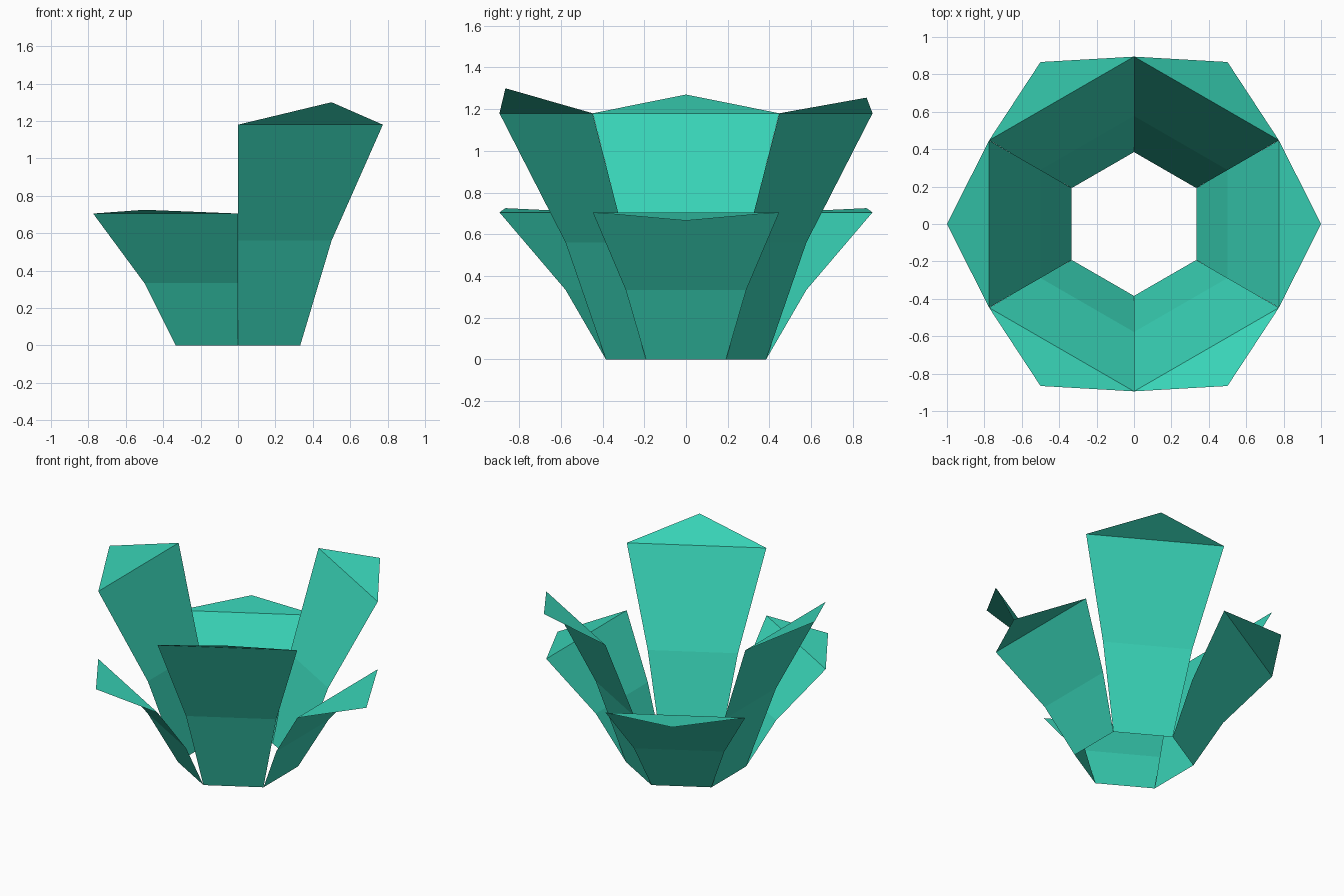
import bpy
from math import cos, sin, radians

if "Cube" in bpy.data.objects:
    bpy.data.objects.remove(bpy.data.objects["Cube"])

mat = bpy.data.materials.new("teal")
mat.diffuse_color = (0.04, 0.65, 0.47, 1)
mat.use_nodes = True
mat.node_tree.nodes["Principled BSDF"].inputs["Base Color"].default_value = mat.diffuse_color

# Distance from the axis and half width at base, bend and rim of every petal
SECTION = [(0.333, 0.192), (0.5, 0.289), (0.775, 0.447)]
TALL = (0, 0.56, 1.18)
SHORT = (0, 0.333, 0.705)


def petal(name, angle, heights, tip_z):
    """Bent sheet petal, widening upwards, with a folded triangular tip."""
    c, s = cos(radians(angle)), sin(radians(angle))
    pts = [(r, side * w, z) for (r, w), z in zip(SECTION, heights) for side in (-1, 1)]
    pts.append((1, 0, tip_z))
    verts = [(x * c - y * s, x * s + y * c, z) for x, y, z in pts]
    mesh = bpy.data.meshes.new(name)
    mesh.from_pydata(verts, [], [(0, 1, 3, 2), (2, 3, 5, 4), (4, 5, 6)])
    mesh.materials.append(mat)
    obj = bpy.data.objects.new(name, mesh)
    bpy.context.collection.objects.link(obj)


# Short and tall petals alternate around the open hexagonal base
for i, tip_z in enumerate((0.665, 0.725, 0.725)):
    petal(f"short_petal_{i + 1}", i * 120, SHORT, tip_z)
for i, tip_z in enumerate((1.255, 1.27, 1.30)):
    petal(f"tall_petal_{i + 1}", 60 + i * 120, TALL, tip_z)
